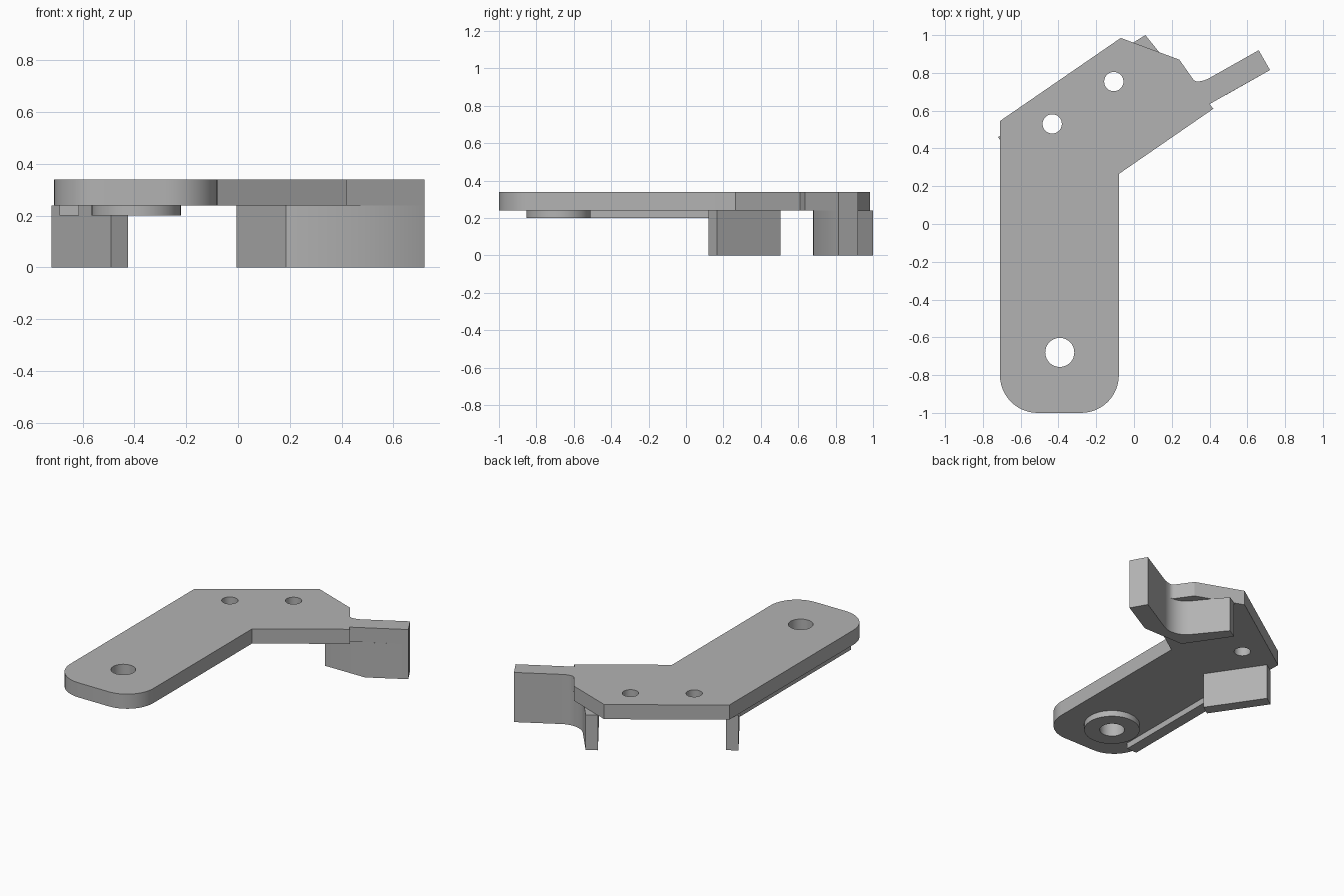
import bpy, bmesh, math
from mathutils import Vector

old = bpy.data.objects.get("Cube")
if old:
    bpy.data.objects.remove(old, do_unlink=True)

GREY = (0.45, 0.45, 0.45, 1)
grey = bpy.data.materials.new("plain grey")
grey.use_nodes = True
grey.diffuse_color = GREY
grey.node_tree.nodes["Principled BSDF"].inputs["Base Color"].default_value = GREY


def arc(cx, cy, r, a0, a1, n=12):
    """Points on an arc, angles in degrees."""
    angles = [math.radians(a0 + (a1 - a0) * i / n) for i in range(n + 1)]
    return [(cx + r * math.cos(a), cy + r * math.sin(a)) for a in angles]


def prism(name, outline, z0, z1):
    """Extrude a flat outline from z0 up to z1."""
    bm = bmesh.new()
    face = bm.faces.new([bm.verts.new((x, y, z0)) for x, y in outline])
    top = bmesh.ops.extrude_face_region(bm, geom=[face])["geom"]
    bmesh.ops.translate(bm, vec=Vector((0, 0, z1 - z0)),
                        verts=[v for v in top if isinstance(v, bmesh.types.BMVert)])
    bmesh.ops.recalc_face_normals(bm, faces=bm.faces)
    mesh = bpy.data.meshes.new(name)
    bm.to_mesh(mesh)
    bm.free()
    mesh.materials.append(grey)
    obj = bpy.data.objects.new(name, mesh)
    bpy.context.collection.objects.link(obj)
    return obj


def drill(obj, x, y, r):
    """Cut a round vertical hole."""
    cutter = prism("hole_cutter", arc(x, y, r, 0, 348.75, 31), -0.1, 0.5)
    cutter.hide_render = True
    cutter.hide_set(True)
    mod = obj.modifiers.new("hole", "BOOLEAN")
    mod.operation = "DIFFERENCE"
    mod.solver = "EXACT"
    mod.object = cutter
    return cutter


UNDER, TOP, LIP = 0.24, 0.34, 0.2
TAB_END = [(0.66, 0.92), (0.72, 0.815)]
FILLET = (0.328, 0.899, 0.145)

# Bent arm plate with rounded end and the angled tab
plate_outline = (
    arc(-0.51, -0.8, 0.2, 270, 180)
    + [(-0.71, 0.545), (-0.07, 0.985), (0.24, 0.87), (0.316, 0.762)]
    + arc(*FILLET, 272, 300, 5) + TAB_END
    + [(0.40, 0.635), (0.42, 0.61), (-0.08, 0.265)]
    + arc(-0.28, -0.8, 0.2, 360, 270))
plate = prism("arm_plate", plate_outline, UNDER, TOP)

# Round boss under the pivot
boss = prism("pivot_boss", arc(-0.393, -0.682, 0.172, 0, 352.5, 47), LIP, UNDER)

# Pivot and mounting holes
cutters = [drill(plate, x, y, r) for x, y, r in
           ((-0.393, -0.68, 0.077), (-0.107, 0.754, 0.051), (-0.433, 0.53, 0.051))]
cutters.append(drill(boss, -0.393, -0.68, 0.077))

# Hooked wall under the tab
hook_outline = ([(-0.005, 0.96), (0.06, 1.0)] + arc(*FILLET, 214, 300, 14)
                + TAB_END + [(0.485, 0.682), (0.185, 0.68)])
hook = prism("hooked_wall", hook_outline, 0, UNDER)

# Straight stop fin and thin edge rib
fin = prism("stop_fin", [(-0.72, 0.46), (-0.655, 0.504), (-0.425, 0.165), (-0.49, 0.12)],
            0, UNDER)
rib = prism("edge_rib", [(-0.69, -0.8), (-0.615, -0.8), (-0.615, 0.4), (-0.69, 0.4)],
            LIP, UNDER)

# Apply the holes, remove the cutters, and smooth the curved walls
bpy.context.view_layer.update()
for obj in (plate, boss):
    graph = bpy.context.evaluated_depsgraph_get()
    cut = bpy.data.meshes.new_from_object(obj.evaluated_get(graph))
    obj.modifiers.clear()
    obj.data = cut
for cutter in cutters:
    bpy.data.objects.remove(cutter, do_unlink=True)

bpy.ops.object.select_all(action="DESELECT")
for obj in (plate, boss, hook):
    obj.select_set(True)
bpy.context.view_layer.objects.active = plate
bpy.ops.object.shade_smooth_by_angle(angle=math.radians(32))
